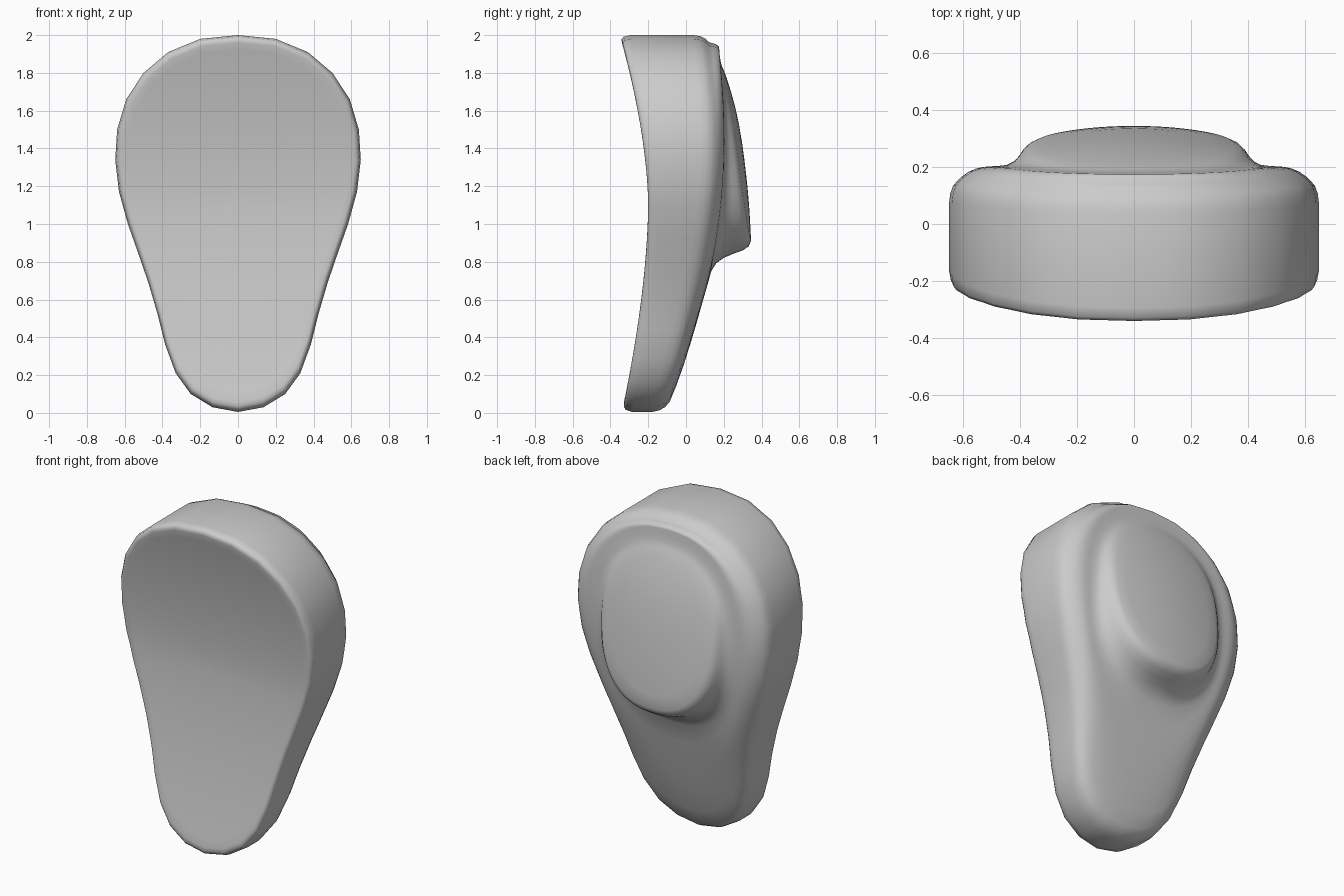
import bpy, bmesh, math

if "Cube" in bpy.data.objects:
    bpy.data.objects.remove(bpy.data.objects["Cube"])

# Right half of the teardrop outline (x, z), bottom to top
HALF = [(0, .005), (.135, .03), (.25, .1), (.33, .21), (.385, .36), (.425, .52), (.475, .69),
        (.53, .85), (.583, 1.0), (.63, 1.17), (.65, 1.34), (.64, 1.5), (.592, 1.66),
        (.5, 1.8), (.37, 1.91), (.2, 1.98), (0, 2.0)]
BACK = [-.05, .04, .14, .195, .2, .17]      # back depth every 0.4 in z
PAD = [.38, .37, .35, .325, .265, .14]      # raised pad depth every 0.4 in z
PAD_Z = 1.35


def curve(vals, z):
    """Smooth interpolation of evenly spaced samples."""
    f = max(0, min(4.999, z / .4))
    i = int(f)
    t = f - i
    b, c = vals[i], vals[i + 1]
    a = vals[i - 1] if i else 2 * b - c
    d = vals[i + 2] if i < 4 else 2 * c - b
    return b + .5 * t * (c - a + t * (2*a - 5*b + 4*c - d + t * (3*(b - c) + d - a)))


def front(z):
    if z < 1.1:
        return -.2 - .13 * ((1.1 - z) / 1.05) ** 1.7
    return -.2 - .145 * ((z - 1.1) / .88) ** 1.7


def lerp(a, b, t):
    return a + (b - a) * t


ring = HALF + [(-x, z) for x, z in HALF[-2:0:-1]]
outline = []
for i, (x, z) in enumerate(ring):           # add edge midpoints
    nx, nz = ring[(i + 1) % len(ring)]
    outline += [(x, z), ((x + nx) / 2, (z + nz) / 2)]
N = len(outline)


def pad_point(i, s):
    """Point on the rounded pad outline facing outline point i."""
    x, z = outline[i]
    geo = math.atan2(x, PAD_Z - z) % (2 * math.pi)
    a = lerp(geo, 2 * math.pi * i / N, .5)
    u, v = math.sin(a), -math.cos(a)
    r = s / (abs(u) ** 2.4 + abs(v) ** 2.4) ** (1 / 2.4)
    return .48 * r * u, PAD_Z + (.58 if v > 0 else .6) * r * v


def body_point(i, s, cz=1.15):
    x, z = outline[i]
    return x * s, cz + (z - cz) * s


bm = bmesh.new()
loops = []


def add_loop(fn):
    loops.append([bm.verts.new(fn(i)) for i in range(N)])


def front_loop(s, off):
    def fn(i):
        x, z = body_point(i, s)
        return x, front(z) + off, z
    add_loop(fn)


def side_loop(s, drop):
    def fn(i):
        x, z = body_point(i, s)
        return x, curve(BACK, z) - drop, z
    add_loop(fn)


def shoulder_loop(t):
    def fn(i):
        (bx, bz), (px, pz) = body_point(i, .955), pad_point(i, 1)
        z = lerp(bz, pz, t)
        return lerp(bx, px, t), curve(BACK, z) - .05 * (1 - t) ** 3, z
    add_loop(fn)


def pad_loop(s, rise):
    def fn(i):
        x, z = pad_point(i, s)
        top = curve(PAD, z) - .25 * x * x
        return x, lerp(curve(BACK, z), top, rise), z
    add_loop(fn)


# Dished front face, then rounded front edge
for s in (.12, .25, .38, .5, .62, .73, .83, .91, .955):
    front_loop(s, 0)
for s, off in ((.975, .004), (.99, .018), (1, .055)):
    front_loop(s, off)
# Side wall and rounded back edge
for s, drop in ((1, .13), (.993, .095), (.978, .068), (.955, .05)):
    side_loop(s, drop)
# Back shoulder running into the raised pad
for t in (.12, .28, .46, .64, .82):
    shoulder_loop(t)
for s, rise in ((1, .02), (.93, .1), (.88, .28), (.845, .52), (.815, .77),
                (.78, .93), (.73, 1), (.6, 1), (.45, 1), (.3, 1), (.15, 1)):
    pad_loop(s, rise)

for a, b in zip(loops, loops[1:]):
    for i in range(N):
        j = (i + 1) % N
        bm.faces.new((a[i], a[j], b[j], b[i]))
for loop, co in ((loops[0], (0, front(1.15), 1.15)), (loops[-1], (0, curve(PAD, PAD_Z), PAD_Z))):
    c = bm.verts.new(co)
    for i in range(N):
        bm.faces.new((c, loop[i], loop[(i + 1) % N]))
bmesh.ops.recalc_face_normals(bm, faces=bm.faces)

mesh = bpy.data.meshes.new("contoured_backrest")
bm.to_mesh(mesh)
bm.free()
obj = bpy.data.objects.new("contoured_backrest", mesh)
bpy.context.collection.objects.link(obj)
mesh.shade_smooth()
